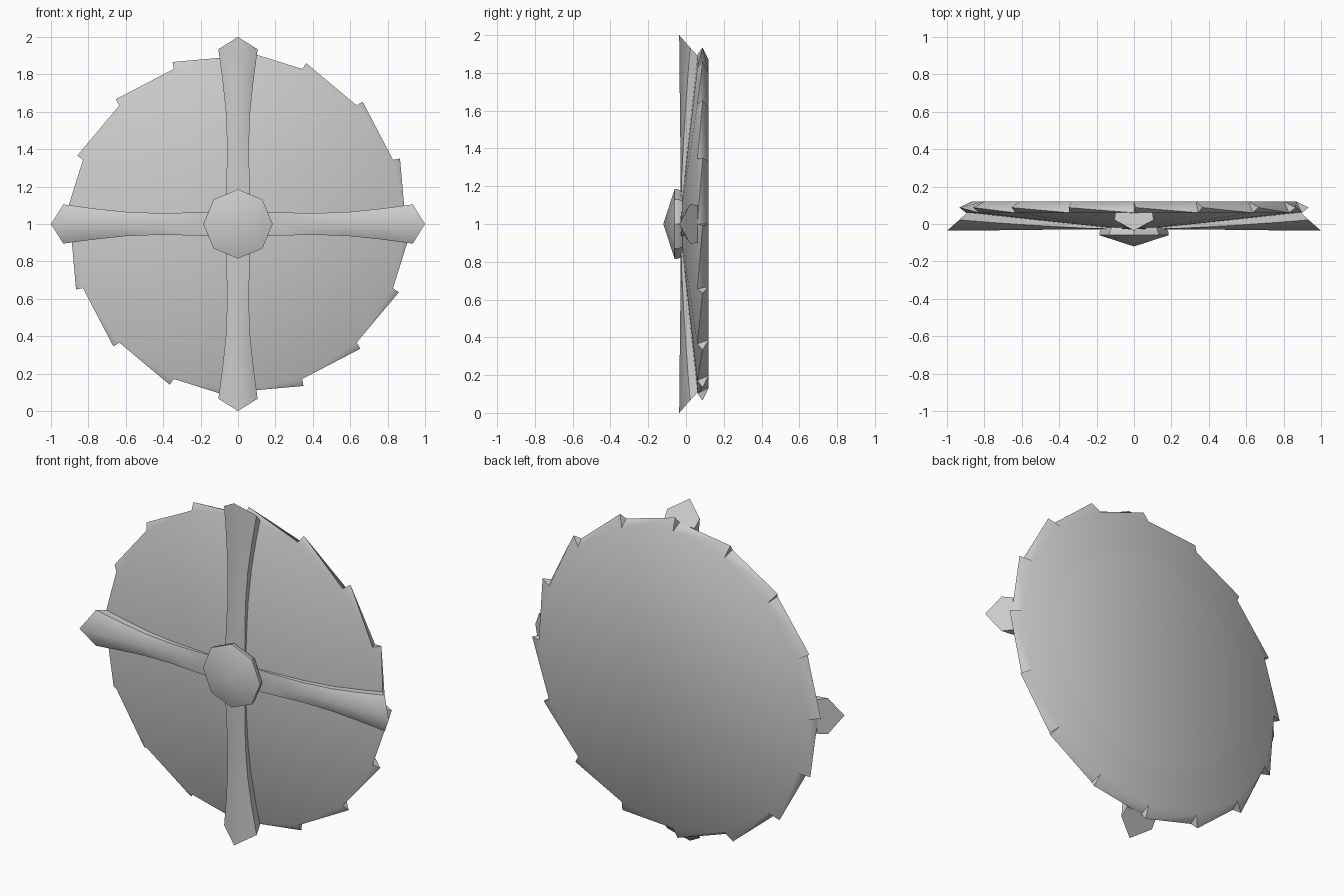
import bpy, bmesh
from math import sin, cos, pi, radians
from mathutils import Matrix

cube = bpy.data.objects.get("Cube")
if cube:
    bpy.data.objects.remove(cube, do_unlink=True)

CENTRE = Matrix.Translation((0, 0, 1))
TEETH = 16

metal = bpy.data.materials.new("grey_metal")
GREY = (0.6, 0.6, 0.6, 1)
metal.diffuse_color = GREY
metal.use_nodes = True
metal.node_tree.nodes["Principled BSDF"].inputs["Base Color"].default_value = GREY


def finish(bm, name, smooth_angle, matrix=CENTRE):
    """Turn a bmesh into a shaded object placed about the shield centre."""
    bmesh.ops.recalc_face_normals(bm, faces=bm.faces)
    mesh = bpy.data.meshes.new(name)
    bm.to_mesh(mesh)
    bm.free()
    mesh.materials.append(metal)
    obj = bpy.data.objects.new(name, mesh)
    bpy.context.collection.objects.link(obj)
    obj.matrix_world = matrix
    bpy.ops.object.select_all(action="DESELECT")
    obj.select_set(True)
    bpy.context.view_layer.objects.active = obj
    bpy.ops.object.shade_smooth_by_angle(angle=radians(smooth_angle), keep_sharp_edges=True)


def ring(bm, radius, y, count, twist=0):
    angles = [2 * pi * i / count + twist for i in range(count)]
    return [bm.verts.new((radius * sin(a), y, radius * cos(a))) for a in angles]


# Shallow cone, hollowed at the back, with a saw-tooth rim
bm = bmesh.new()
front_hub = bm.verts.new((0, -0.035, 0))
back_hub = bm.verts.new((0, 0.05, 0))
front = ring(bm, 0.897, 0.06, TEETH)
tip = ring(bm, 0.934, 0.088, TEETH, 0.009)
back = ring(bm, 0.868, 0.12, TEETH)
for i in range(TEETH):
    j = (i + 1) % TEETH
    for face in ((front_hub, front[i], front[j]), (back_hub, back[j], back[i]),
                 (front[i], tip[i], front[j]), (tip[i], back[j], front[j]),
                 (tip[i], back[i], back[j]), (front[i], back[i], tip[i])):
        bm.faces.new(face)
finish(bm, "shield_disc", 70)

# Four flared arms with a ridged, five-sided section
# Each station: radius, half width, ridge y, shoulder y, back y
STATIONS = [(0.1, 0.066, -0.028, -0.027, -0.01),
            (0.25, 0.061, -0.029, -0.023, 0.005),
            (0.42, 0.058, -0.03, -0.014, 0.02),
            (0.6, 0.065, -0.032, -0.003, 0.035),
            (0.77, 0.083, -0.034, 0.009, 0.05)]


def arm_section(bm, w, rear_w, ridge, shoulder, rear):
    """Each of ridge, shoulder and rear is (radius, y)."""
    points = [(0, ridge), (w, shoulder), (rear_w, rear), (-rear_w, rear), (-w, shoulder)]
    return [bm.verts.new((x, y, r)) for x, (r, y) in points]


def build_arm(name, angle):
    bm = bmesh.new()
    sections = [arm_section(bm, w, w, (r, a), (r, b), (r, c)) for r, w, a, b, c in STATIONS]
    # Pointed outer end, slanting back towards the rim
    sections.append(arm_section(bm, 0.105, 0.099, (1.0, -0.036), (0.934, 0.022), (0.89, 0.062)))
    for low, high in zip(sections, sections[1:]):
        for k in range(5):
            n = (k + 1) % 5
            bm.faces.new((low[k], low[n], high[n], high[k]))
        # Crisp edges everywhere along the arm but the ridge
        for k in range(1, 5):
            bm.edges.get((low[k], high[k])).smooth = False
    bm.faces.new(sections[0])
    for edge in bm.faces.new(sections[-1]).edges:
        edge.smooth = False
    finish(bm, name, 65, CENTRE @ Matrix.Rotation(angle, 4, "Y"))


for n, side in enumerate(("top", "left", "bottom", "right")):
    build_arm(side + "_arm", n * pi / 2)

# Eight-sided pointed boss
bm = bmesh.new()
apex = bm.verts.new((0, -0.12, 0))
rings = [ring(bm, 0.185, -0.06, 8), ring(bm, 0.183, -0.038, 8), ring(bm, 0.165, -0.014, 8)]
for i in range(8):
    j = (i + 1) % 8
    bm.faces.new((apex, rings[0][i], rings[0][j]))
    for a, b in zip(rings, rings[1:]):
        bm.faces.new((a[i], b[i], b[j], a[j]))
bm.faces.new(rings[-1])
finish(bm, "centre_boss", 30)
